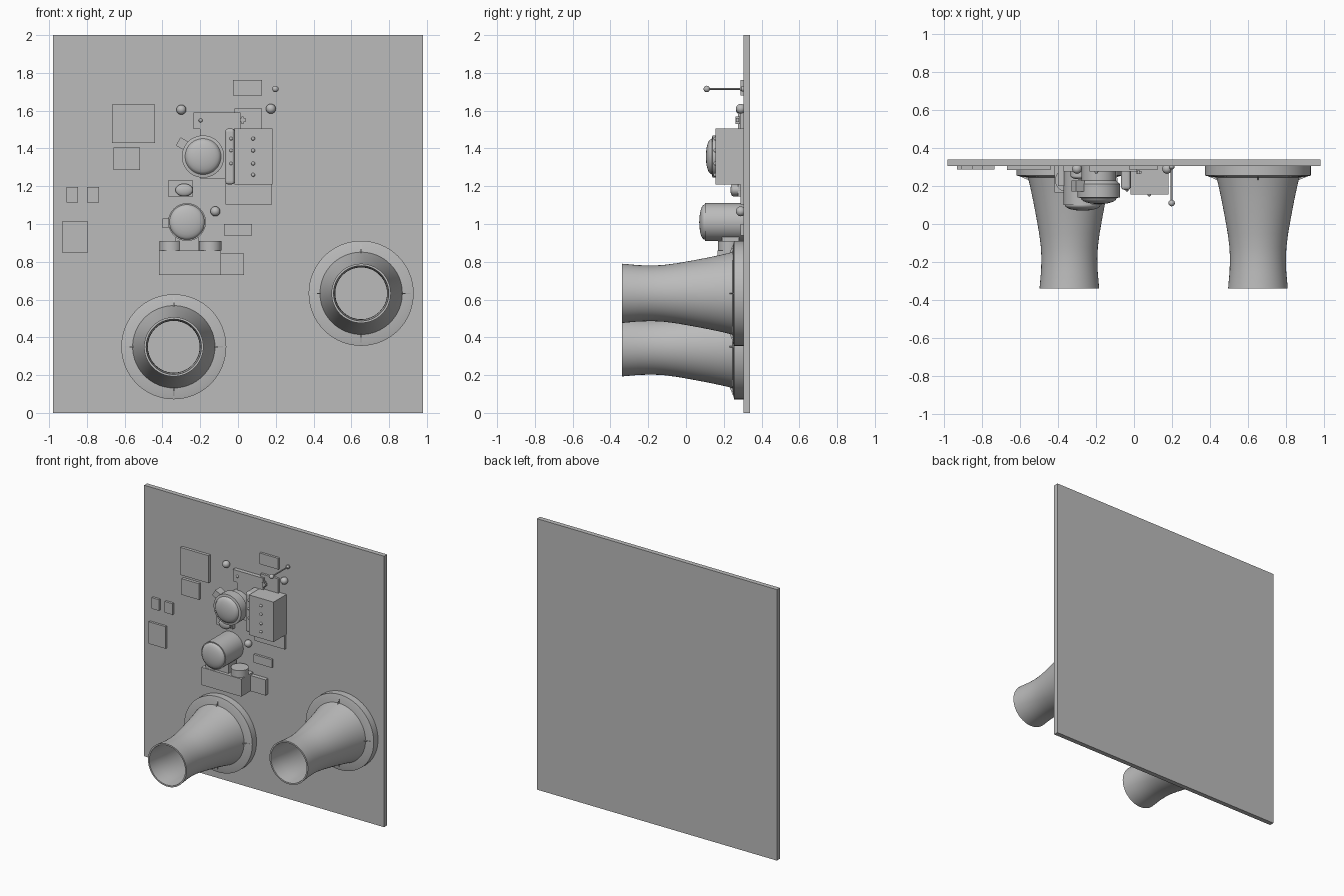
import bpy
import bmesh
from math import cos, sin, pi, radians
from mathutils import Matrix

if "Cube" in bpy.data.objects:
    bpy.data.objects.remove(bpy.data.objects["Cube"], do_unlink=True)

GREY = (0.5, 0.5, 0.5, 1)
mat = bpy.data.materials.new("plain grey")
mat.use_nodes = True
mat.diffuse_color = GREY
mat.node_tree.nodes["Principled BSDF"].inputs["Base Color"].default_value = GREY
WALL = 0.305  # front surface of the panel


def finish(name, bm, smooth=False):
    bmesh.ops.recalc_face_normals(bm, faces=bm.faces)
    mesh = bpy.data.meshes.new(name)
    bm.to_mesh(mesh)
    bm.free()
    mesh.materials.append(mat)
    ob = bpy.data.objects.new(name, mesh)
    bpy.context.collection.objects.link(ob)
    if smooth:
        bpy.ops.object.select_all(action='DESELECT')
        ob.select_set(True)
        bpy.context.view_layer.objects.active = ob
        bpy.ops.object.shade_smooth_by_angle(angle=radians(35))
    return ob


def box(name, x0, x1, z0, z1, y0, y1=WALL, tilt=0):
    bm = bmesh.new()
    size = Matrix.Diagonal((x1 - x0, y1 - y0, z1 - z0, 1))
    place = Matrix.Translation(((x0 + x1) / 2, (y0 + y1) / 2, (z0 + z1) / 2))
    bmesh.ops.create_cube(bm, size=1, matrix=place @ Matrix.Rotation(tilt, 4, 'Y') @ size)
    return finish(name, bm)


def lathe(name, x, z, profile, steps=48, closed=False, zscale=1):
    """Turn (radius, y) points around a front-to-back axis."""
    bm = bmesh.new()
    rings = []
    for r, y in profile:
        if r == 0:
            rings.append([bm.verts.new((x, y, z))] * steps)
        else:
            rings.append([bm.verts.new((x + r * cos(2 * pi * i / steps), y,
                                        z + zscale * r * sin(2 * pi * i / steps)))
                          for i in range(steps)])
    pairs = list(zip(rings, rings[1:])) + ([(rings[-1], rings[0])] if closed else [])
    for a, b in pairs:
        for i in range(steps):
            j = (i + 1) % steps
            bm.faces.new(list(dict.fromkeys((a[i], a[j], b[j], b[i]))))
    return finish(name, bm, True)


def dome(radius, front, edge, n=6):
    return [(radius * cos(pi / 2 * i / n) if i < n else 0,
             edge + (front - edge) * sin(pi / 2 * i / n)) for i in range(n + 1)]


def ball(name, x, y, z, r):
    bm = bmesh.new()
    bmesh.ops.create_uvsphere(bm, u_segments=20, v_segments=12, radius=r,
                              matrix=Matrix.Translation((x, y, z)))
    return finish(name, bm, True)


def upright_disc(name, x, y, z0, z1, r):
    bm = bmesh.new()
    bmesh.ops.create_cone(bm, cap_ends=True, segments=32, radius1=r, radius2=r, depth=z1 - z0,
                          matrix=Matrix.Translation((x, y, (z0 + z1) / 2)))
    return finish(name, bm, True)


# Back panel
box("back_panel", -0.98, 0.98, 0, 2, WALL, 0.34)

# Flared tubes: flange, hollow body and four thin ribs
outer = [(0.278, WALL), (0.278, 0.255), (0.258, 0.25), (0.218, 0.245), (0.207, 0.2),
         (0.19, 0.12), (0.173, 0.03), (0.159, -0.05), (0.15, -0.12), (0.147, -0.18),
         (0.149, -0.25), (0.157, -0.34)]
inner = [(0.146, -0.34), (0.138, -0.25), (0.137, -0.16), (0.15, -0.05), (0.18, 0.12), (0.2, WALL)]
for side, x, z in (("right", -0.34, 0.35), ("left", 0.652, 0.633)):
    lathe(side + "_flared_tube", x, z, outer + inner, 64, closed=True)
    bm = bmesh.new()
    for k in range(4):
        spin = Matrix.Translation((x, 0, z)) @ Matrix.Rotation(k * pi / 2, 4, 'Y')
        tri = [spin @ Matrix.Translation((0, 0, 0)).to_3x3().to_4x4() @ Matrix.Translation(p).translation
               for p in ((0.2, 0.225, -0.003), (0.2, 0.255, -0.003), (0.26, 0.25, -0.003))]
        face = bm.faces.new([bm.verts.new(p) for p in tri])
        depth = spin.to_3x3() @ Matrix.Translation((0, 0, 0.006)).translation
        new = bmesh.ops.extrude_face_region(bm, geom=[face])["geom"]
        bmesh.ops.translate(bm, vec=depth, verts=[v for v in new if isinstance(v, bmesh.types.BMVert)])
    finish(side + "_tube_ribs", bm)

# Thin plates on the panel: x range, z range, front y
plates = {
    "large_plate": (-0.668, -0.44, 1.43, 1.633, 0.283),
    "medium_plate": (-0.66, -0.518, 1.286, 1.405, 0.283),
    "small_plate_outer": (-0.908, -0.848, 1.115, 1.197, 0.288),
    "small_plate_inner": (-0.8, -0.735, 1.115, 1.197, 0.288),
    "low_plate": (-0.932, -0.793, 0.85, 1.012, 0.288),
    "top_plate": (-0.026, 0.127, 1.68, 1.762, 0.288),
    "upper_plate": (-0.018, 0.127, 1.5, 1.611, 0.288),
    "housing_plate": (-0.066, 0.18, 1.104, 1.5, 0.288),
    "strip_plate": (-0.074, 0.074, 0.94, 1.0, 0.288),
    "side_plate": (-0.09, 0.032, 0.73, 0.845, 0.275),
    "gauge_plate": (-0.2, -0.02, 1.24, 1.505, 0.275),
    "valve_plate": (-0.37, -0.238, 1.146, 1.23, 0.275),
    "latch_plate": (-0.235, 0.013, 1.503, 1.59, 0.275),
}
for name, dims in plates.items():
    box(name, *dims)

# Main housing with its side column and screws
box("housing", -0.018, 0.182, 1.21, 1.505, 0.155)
column = box("housing_column", -0.068, -0.018, 1.21, 1.505, 0.18)
bevel = column.modifiers.new("rounding", 'BEVEL')
bevel.width, bevel.segments = 0.015, 3
for i, z in enumerate((1.452, 1.389, 1.32, 1.26)):
    ball("housing_screw_%d" % i, 0.08, 0.155, z, 0.01)
    if i < 3:
        ball("column_screw_%d" % i, -0.037, 0.18, z, 0.009)

# Domed gauge
lathe("domed_gauge", -0.185, 1.357,
      [(0.09, WALL), (0.09, 0.23), (0.112, 0.21), (0.112, 0.14), (0.095, 0.137)]
      + dome(0.093, 0.105, 0.135))
box("gauge_lug", -0.32, -0.27, 1.4, 1.45, 0.17, 0.23, radians(30))

# Domed canister
lathe("canister", -0.27, 1.01, [(0.1, WALL), (0.1, 0.1), (0.093, 0.1)] + dome(0.093, 0.07, 0.098))
box("canister_lug", -0.4, -0.36, 0.98, 1.03, 0.2)
box("canister_neck", -0.33, -0.21, 0.85, 0.94, 0.19, 0.28)

# Lower case with two round caps
box("lower_case", -0.417, -0.09, 0.73, 0.86, 0.167)
for side, x in (("right", -0.355), ("left", -0.147)):
    upright_disc(side + "_case_cap", x, 0.23, 0.86, 0.91, 0.06)

# Valve button and latch fittings
lathe("valve_button", -0.285, 1.18, [(0.048, WALL), (0.048, 0.25)] + dome(0.046, 0.235, 0.25),
      24, zscale=0.72)
ball("latch_pin", -0.198, 0.275, 1.548, 0.01)
box("latch_bar", 0.01, 0.04, 1.54, 1.56, 0.265, 0.28)
box("latch_tip", 0.018, 0.028, 1.53, 1.57, 0.262, 0.285)

# Round studs
for i, (x, z) in enumerate(((-0.3, 1.605), (0.174, 1.61), (-0.12, 1.067))):
    ball("stud_%d" % i, x, 0.29, z, 0.026)

# Lever with a ball end
lathe("lever_rod", 0.198, 1.715, [(0.014, WALL), (0.014, 0.295), (0.005, 0.285), (0.005, 0.11)], 12)
ball("lever_knob", 0.198, 0.11, 1.715, 0.017)
